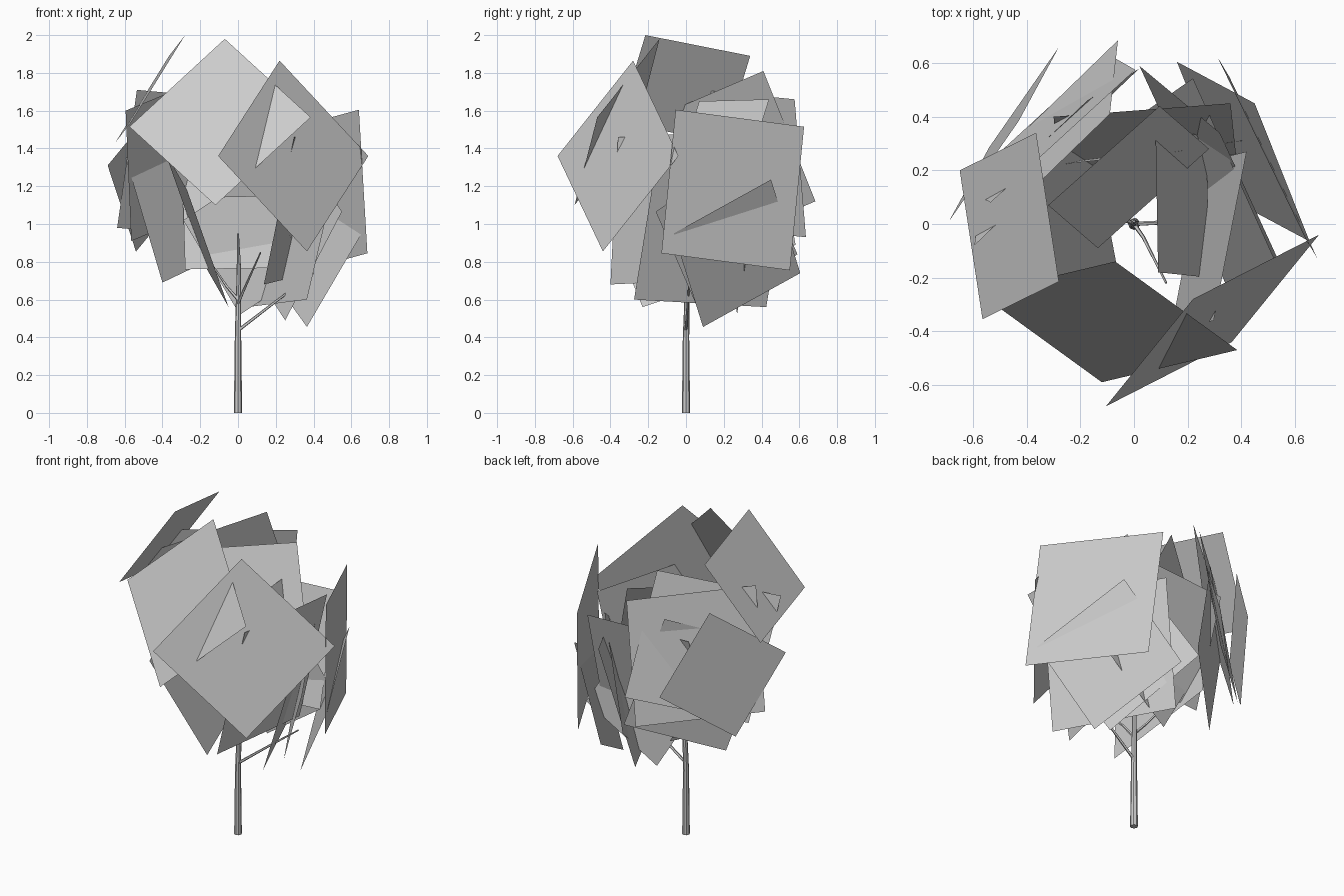
import bpy
import bmesh
from mathutils import Vector


def add_mesh(name, bm):
    me = bpy.data.meshes.new(name)
    bm.to_mesh(me)
    bm.free()
    ob = bpy.data.objects.new(name, me)
    bpy.context.collection.objects.link(ob)
    return ob


def limb(name, points, radii, sides):
    """Tapered low-poly tube along a path, closed at both ends."""
    pts = [Vector(p) for p in points]
    bm = bmesh.new()
    rings = []
    for i, (p, r) in enumerate(zip(pts, radii)):
        d = pts[min(i + 1, len(pts) - 1)] - pts[max(i - 1, 0)]
        if i == 0 and name == "trunk":
            d = Vector((0, 0, 1))
        rot = Vector((0, 0, 1)).rotation_difference(d.normalized())
        circle = bmesh.ops.create_circle(bm, segments=sides, radius=r)["verts"]
        for v in circle:
            v.co = rot @ v.co + p
        rings.append(circle)
    for a, b in zip(rings, rings[1:]):
        for k in range(sides):
            j = (k + 1) % sides
            bm.faces.new((a[k], a[j], b[j], b[k]))
    bm.faces.new(rings[0][::-1])
    bm.faces.new(rings[-1])
    bmesh.ops.recalc_face_normals(bm, faces=bm.faces)
    return add_mesh(name, bm)


def leaf_card(name, corner, side_a, side_b):
    """Square foliage card from one corner and its two neighbours, facing out."""
    c, a, b = Vector(corner), Vector(side_a), Vector(side_b)
    quad = [c, a, a + b - c, b]
    centre = (a + b) / 2
    if (a - c).cross(b - c).dot(centre - Vector((0, 0, 1.2))) < 0:
        quad.reverse()
    bm = bmesh.new()
    bm.faces.new([bm.verts.new(p) for p in quad])
    return add_mesh(name, bm)


# Trunk and branches
limb("trunk", [(0, 0, 0), (0, 0, 0.4), (0.005, 0.01, 0.75), (0, 0.01, 0.95)],
     [0.022, 0.017, 0.012, 0.005], 8)
branches = [
    [(0.005, 0, 0.44), (0.2, 0.01, 0.59), (0.4, 0.02, 0.74)],
    [(0, 0, 0.6), (-0.06, 0.03, 0.67), (-0.14, 0.1, 0.79)],
    [(0, 0, 0.58), (0.035, -0.05, 0.66), (0.12, -0.22, 0.85)],
]
for n, path in enumerate(branches, 1):
    limb(f"branch_{n}", path, [0.009, 0.007, 0.004], 5)

# Foliage cards on the front and left of the crown
front_cards = [
    [(-0.07, -0.14, 1.98), (0.385, -0.47, 1.565), (-0.575, -0.26, 1.515)],
    [(0.22, -0.28, 1.865), (0.69, -0.04, 1.36), (-0.105, -0.68, 1.36)],
    [(-0.28, -0.215, 2.0), (-0.365, 0.34, 1.89), (-0.565, -0.355, 1.54)],
    [(-0.05, -0.23, 0.56), (-0.27, -0.48, 1.18), (-0.17, 0.40, 0.77)],
]
# Foliage cards on the right of the crown
right_cards = [
    [(0.64, -0.055, 1.605), (0.31, 0.625, 1.515), (0.685, -0.13, 0.845)],
    [(0.26, 0.23, 0.71), (0.137, -0.40, 0.68), (0.42, 0.27, 1.49)],
    [(0.365, -0.275, 0.60), (0.05, 0.425, 0.56), (0.535, -0.157, 1.33)],
    [(0.365, 0.09, 0.455), (0.16, 0.605, 0.74), (0.655, -0.065, 0.95)],
    [(0.25, 0.09, 0.49), (0.02, 0.59, 0.84), (0.55, -0.16, 1.065)],
    [(0.08, 0.35, 1.48), (0.09, -0.18, 1.45), (0.27, 0.33, 0.95)],
]
# Foliage cards on the back of the crown
back_cards = [
    [(-0.69, 0.01, 1.31), (-0.43, 0.384, 1.626), (-0.54, 0.286, 0.854)],
    [(-0.09, 0.41, 1.81), (-0.06, 0.685, 1.12), (-0.595, -0.08, 1.60)],
    [(-0.535, 0.08, 1.71), (0.005, 0.575, 1.66), (-0.64, 0.14, 0.98)],
    [(-0.28, 0.21, 0.76), (0.38, 0.26, 0.77), (-0.30, 0.40, 1.42)],
    [(-0.40, 0.18, 0.69), (-0.595, 0.06, 1.35), (0.02, 0.58, 0.89)],
    [(0.01, 0.27, 0.52), (-0.29, 0.22, 1.02), (0.46, 0.32, 0.82)],
    [(-0.135, -0.09, 1.14), (-0.32, 0.07, 1.65), (0.28, 0.28, 1.15)],
]
for side, cards in (("front", front_cards), ("right", right_cards), ("back", back_cards)):
    for n, card in enumerate(cards, 1):
        leaf_card(f"{side}_leaf_card_{n}", *card)
